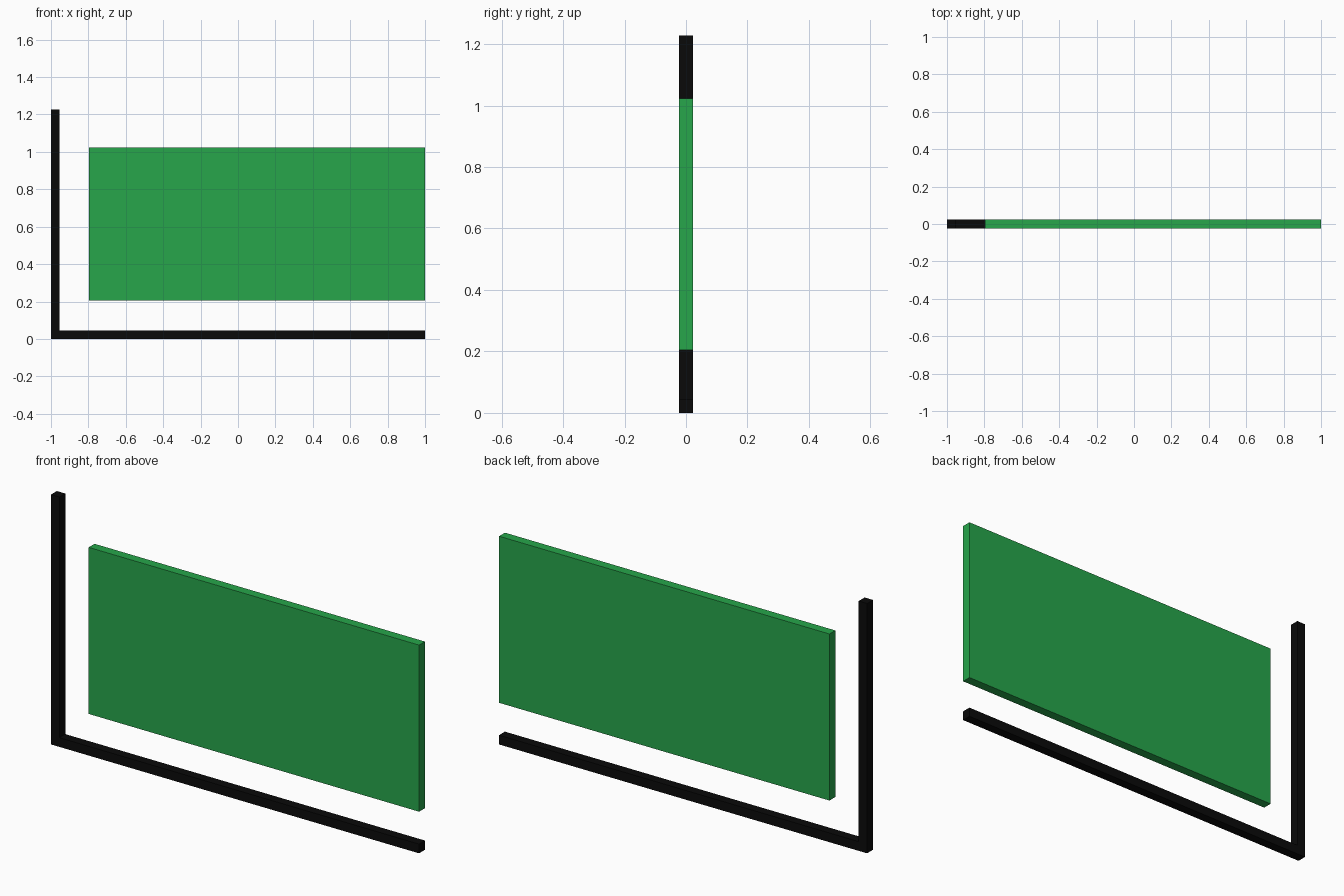
import bpy, bmesh

if "Cube" in bpy.data.objects:
    bpy.data.objects.remove(bpy.data.objects["Cube"])

U = 1 / 22          # bar thickness, the model's basic module
HALF = U / 2        # half depth in y


def material(name, color):
    m = bpy.data.materials.new(name)
    m.diffuse_color = color
    m.use_nodes = True
    m.node_tree.nodes["Principled BSDF"].inputs["Base Color"].default_value = m.diffuse_color
    return m


def extruded(name, profile, mat):
    """Extrude an x-z profile symmetrically about y = 0."""
    bm = bmesh.new()
    face = bm.faces.new([bm.verts.new((x, -HALF, z)) for x, z in profile])
    out = bmesh.ops.extrude_face_region(bm, geom=[face])
    verts = [g for g in out["geom"] if isinstance(g, bmesh.types.BMVert)]
    bmesh.ops.translate(bm, verts=verts, vec=(0, 2 * HALF, 0))
    bmesh.ops.recalc_face_normals(bm, faces=bm.faces)
    mesh = bpy.data.meshes.new(name)
    bm.to_mesh(mesh)
    bm.free()
    mesh.materials.append(mat)
    obj = bpy.data.objects.new(name, mesh)
    bpy.context.collection.objects.link(obj)
    return obj


black = material("black", (0.003, 0.003, 0.003, 1))
green = material("green", (0.02, 0.38, 0.07, 1))

# L-shaped frame: upright post and floor rail
top = 27 * U
extruded("corner_frame", [(-1, 0), (1, 0), (1, U), (-1 + U, U),
                          (-1 + U, top), (-1, top)], black)

# Panel floating clear of the frame
left, low, high = -1 + 4.5 * U, 4.5 * U, 22.5 * U
extruded("panel", [(left, low), (1, low), (1, high), (left, high)], green)
